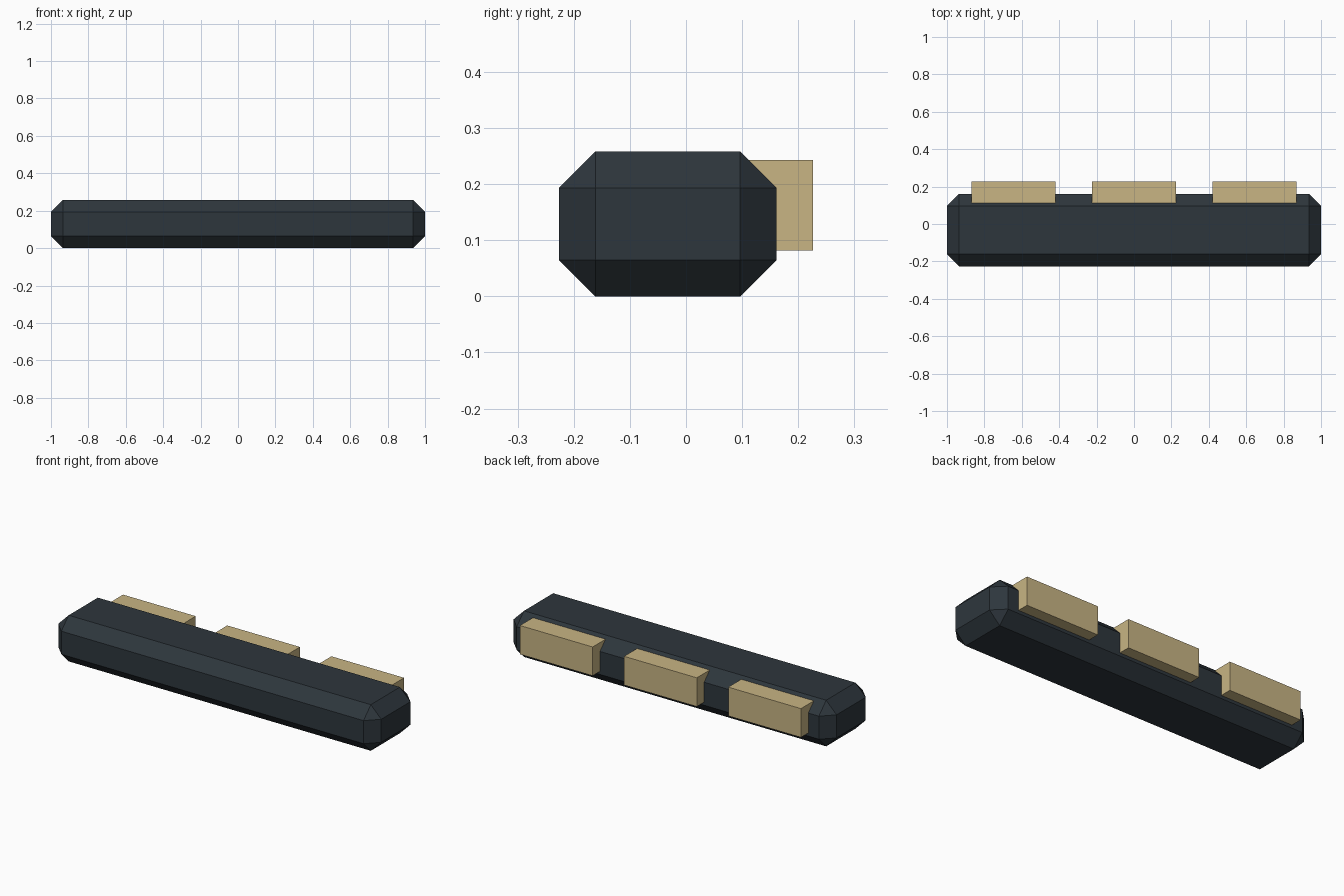
import bpy

if "Cube" in bpy.data.objects:
    bpy.data.objects.remove(bpy.data.objects["Cube"])


def material(name, rgb):
    m = bpy.data.materials.new(name)
    m.diffuse_color = (*rgb, 1)
    m.use_nodes = True
    m.node_tree.nodes["Principled BSDF"].inputs["Base Color"].default_value = m.diffuse_color
    return m


def box(name, lo, hi, mat):
    """Box spanning two opposite corners."""
    centre = [(a + b) / 2 for a, b in zip(lo, hi)]
    bpy.ops.mesh.primitive_cube_add(size=1, location=centre)
    ob = bpy.context.object
    ob.name = name
    ob.scale = [b - a for a, b in zip(lo, hi)]
    bpy.ops.object.transform_apply(location=False, rotation=False, scale=True)
    ob.data.materials.append(mat)
    return ob


slate = material("dark slate", (0.027, 0.037, 0.046))
tan = material("pale tan", (0.58, 0.46, 0.23))

# Long bar with every edge chamfered
bar = box("bar", (-1, -0.226, 0), (1, 0.161, 0.258), slate)
chamfer = bar.modifiers.new("chamfer", 'BEVEL')
chamfer.width = 0.0645
chamfer.segments = 1
chamfer.limit_method = 'NONE'

# Three pads set into the back of the bar
for name, x in (("left_pad", -0.645), ("middle_pad", 0), ("right_pad", 0.645)):
    box(name, (x - 0.225, 0.097, 0.082), (x + 0.225, 0.226, 0.243), tan)
